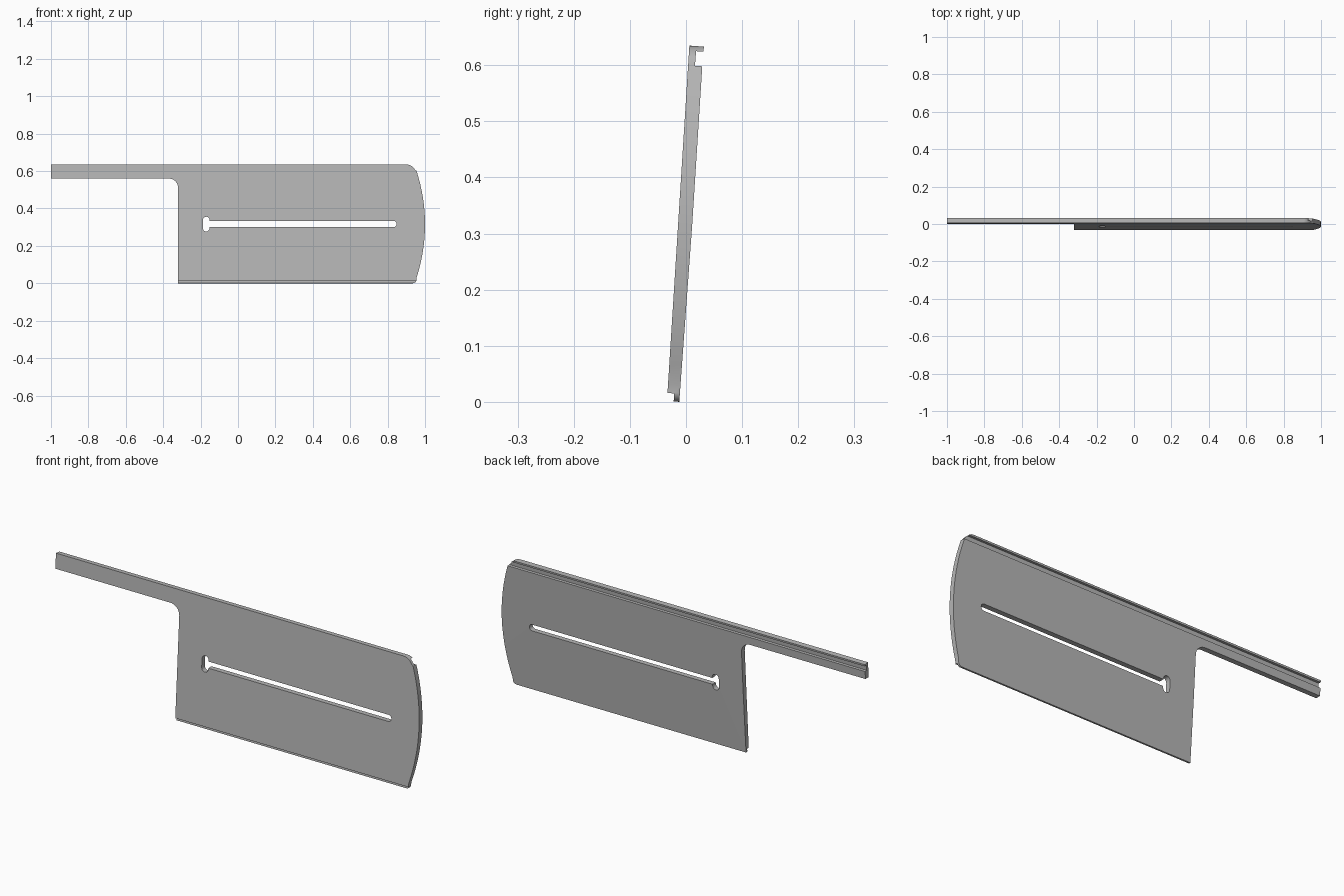
import bpy, bmesh, math
from mathutils import Vector

if "Cube" in bpy.data.objects:
    bpy.data.objects.remove(bpy.data.objects["Cube"], do_unlink=True)

grey = bpy.data.materials.new("plain grey")
grey.use_nodes = True
grey.diffuse_color = (0.47, 0.47, 0.47, 1)
grey.node_tree.nodes["Principled BSDF"].inputs["Base Color"].default_value = grey.diffuse_color


def prism(name, points, axis, low, high):
    """Extrude a closed outline along the x or y axis."""
    bm = bmesh.new()
    place = (lambda p: (low, p[0], p[1])) if axis == "x" else (lambda p: (p[0], low, p[1]))
    face = bm.faces.new([bm.verts.new(place(p)) for p in points])
    new = bmesh.ops.extrude_face_region(bm, geom=[face])["geom"]
    shift = Vector((high - low, 0, 0) if axis == "x" else (0, high - low, 0))
    bmesh.ops.translate(bm, verts=[v for v in new if isinstance(v, bmesh.types.BMVert)], vec=shift)
    bmesh.ops.recalc_face_normals(bm, faces=bm.faces)
    mesh = bpy.data.meshes.new(name)
    bm.to_mesh(mesh)
    bm.free()
    obj = bpy.data.objects.new(name, mesh)
    mesh.materials.append(grey)
    bpy.context.collection.objects.link(obj)
    return obj


def arc(cx, cz, rx, rz, start, end, steps=8):
    angles = [math.radians(start + (end - start) * i / steps) for i in range(steps + 1)]
    return [(cx + rx * math.cos(a), cz + rz * math.sin(a)) for a in angles]


def cut(target, cutter, operation):
    mod = target.modifiers.new("cut", "BOOLEAN")
    mod.operation, mod.solver, mod.object = operation, "EXACT", cutter
    bpy.context.view_layer.objects.active = target
    bpy.ops.object.modifier_apply(modifier=mod.name)
    bpy.data.objects.remove(cutter, do_unlink=True)


# Leaning board section: hooked groove along the top, tongue along the bottom
section = [(0.006, 0.635), (0.032, 0.633), (0.031, 0.624), (0.018, 0.625),
           (0.016, 0.599), (0.029, 0.598), (0.011, 0.315), (-0.012, 0.0),
           (-0.022, 0.001), (-0.021, 0.015), (-0.033, 0.016)]
board = prism("slotted_board_with_arm", section, "x", -1, 1.05)

# Front outline: long arm, inner fillet and bowed right end
outline = [(-1, 0.7), (-1, 0.56)]
outline += arc(-0.37, 0.51, 0.05, 0.05, 90, 0)
outline += [(-0.32, -0.05), (0.93, -0.05), (0.93, 0.0)]
outline += arc(0.935, 0.02, 0.02, 0.02, -90, -15, 4)
outline += [(1 - 0.045 * (i / 8) ** 2, 0.315 + 0.285 * i / 8) for i in range(-8, 9)]
outline += arc(0.9, 0.59, 0.05, 0.045, 25, 90, 6)
outline += [(0.9, 0.7)]
cut(board, prism("outline_cutter", outline, "y", -0.2, 0.2), "INTERSECT")

# Long keyed slot: rounded right end, taller rounded key at the left
slot = arc(0.833, 0.317, 0.016, 0.016, -90, 90)
slot += [(-0.152, 0.333)]
slot += arc(-0.17, 0.338, 0.018, 0.018, 0, 180)
slot += arc(-0.17, 0.295, 0.018, 0.018, 180, 360)
slot += [(-0.152, 0.301)]
cut(board, prism("slot_cutter", slot, "y", -0.2, 0.2), "DIFFERENCE")

# Smooth the curved edges only
bpy.ops.object.select_all(action="DESELECT")
board.select_set(True)
bpy.context.view_layer.objects.active = board
bpy.ops.object.shade_smooth_by_angle(angle=math.radians(25))
